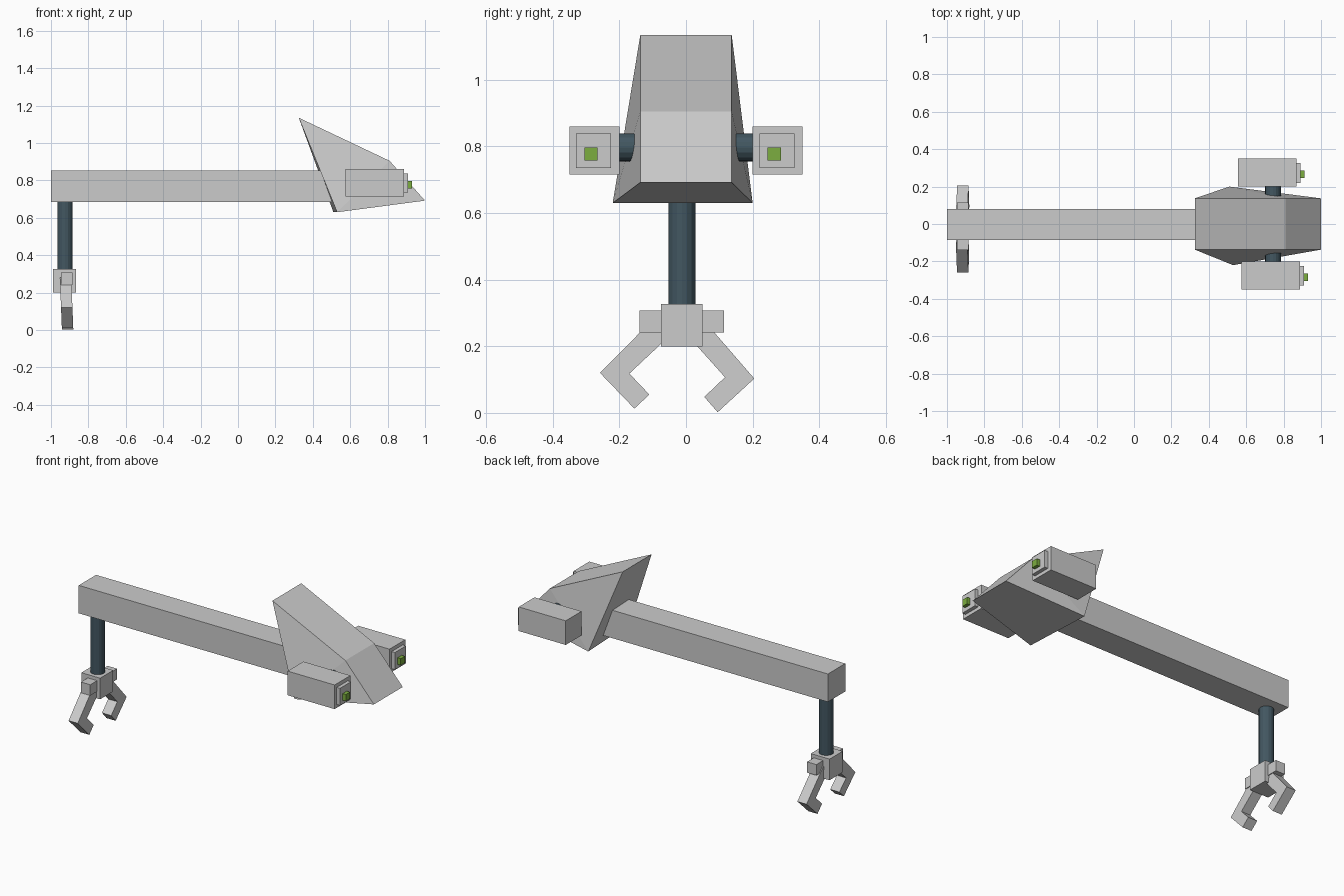
import bpy, bmesh
from mathutils import Vector

if "Cube" in bpy.data.objects:
    bpy.data.objects.remove(bpy.data.objects["Cube"])


def material(name, rgb):
    m = bpy.data.materials.new(name)
    m.diffuse_color = (*rgb, 1)
    m.use_nodes = True
    m.node_tree.nodes["Principled BSDF"].inputs["Base Color"].default_value = m.diffuse_color
    return m


DARK = material("dark_steel", (0.055, 0.095, 0.12))
GREEN = material("green_glow", (0.20, 0.42, 0.05))


def mesh_object(name, bm, mat=None):
    bmesh.ops.recalc_face_normals(bm, faces=bm.faces)
    me = bpy.data.meshes.new(name)
    bm.to_mesh(me)
    bm.free()
    ob = bpy.data.objects.new(name, me)
    bpy.context.collection.objects.link(ob)
    if mat:
        me.materials.append(mat)
    return ob


def box(name, x, y, z, mat=None):
    bm = bmesh.new()
    bmesh.ops.create_cube(bm, size=1)
    for v in bm.verts:
        v.co = Vector([(r[0] + r[1]) / 2 + c * (r[1] - r[0]) for r, c in zip((x, y, z), v.co)])
    return mesh_object(name, bm, mat)


def rod(name, a, b, radius, mat):
    a, b = Vector(a), Vector(b)
    bm = bmesh.new()
    bmesh.ops.create_cone(bm, cap_ends=True, segments=16, radius1=radius, radius2=radius, depth=(b - a).length)
    ob = mesh_object(name, bm, mat)
    ob.location = (a + b) / 2
    ob.rotation_mode = 'QUATERNION'
    ob.rotation_quaternion = (b - a).to_track_quat('Z', 'Y')
    return ob


def finger(name, profile):
    # yz outline extruded along x, leaning slightly towards +x at the tip
    bm = bmesh.new()
    rings = [[bm.verts.new((x + 0.04 * (0.14 - z), y, z)) for y, z in profile] for x in (-0.947, -0.886)]
    for ring in rings:
        bm.faces.new(ring)
    for i in range(len(profile)):
        j = (i + 1) % len(profile)
        bm.faces.new((rings[0][i], rings[0][j], rings[1][j], rings[1][i]))
    return mesh_object(name, bm)


# Long boom
box("boom", (-1.0, 0.6), (-0.085, 0.08), (0.685, 0.853))

# Wedge-shaped head: top, nose, belly and back with flared lower rear corners
bm = bmesh.new()
sides = []
for s, flare in ((-1, (0.53, -0.22, 0.63)), (1, (0.51, 0.20, 0.63))):
    pts = [(0.325, s * 0.137, 1.135), (0.81, s * 0.137, 0.905), (1.0, s * 0.137, 0.692), flare]
    sides.append([bm.verts.new(p) for p in pts])
for a, b, c, d in sides:
    bm.faces.new((a, b, d))
    bm.faces.new((b, c, d))
for i in range(4):
    j = (i + 1) % 4
    bm.faces.new((sides[0][i], sides[0][j], sides[1][j], sides[1][i]))
mesh_object("head", bm)

# Side pods with lens plate and green light
rod("pod_axle", (0.743, -0.21, 0.797), (0.743, 0.21, 0.797), 0.042, DARK)
for side, dx, dy in (("front", 0, 0), ("back", -0.02, 0.55)):
    def pod_box(part, x, y, z, mat=None):
        box(f"{side}_{part}", (x[0] + dx, x[1] + dx), (y[0] + dy, y[1] + dy), z, mat)
    pod_box("pod", (0.575, 0.888), (-0.35, -0.20), (0.715, 0.86))
    pod_box("pod_plate", (0.88, 0.91), (-0.33, -0.225), (0.735, 0.838))
    pod_box("pod_light", (0.90, 0.931), (-0.305, -0.265), (0.757, 0.797), GREEN)

# Hanging arm and gripper
rod("arm", (-0.925, -0.012, 0.25), (-0.925, -0.012, 0.70), 0.041, DARK)
box("gripper_hub", (-0.99, -0.865), (-0.075, 0.05), (0.20, 0.327))
box("gripper_knuckle_front", (-0.947, -0.885), (-0.14, -0.07), (0.242, 0.307))
box("gripper_knuckle_back", (-0.947, -0.885), (0.045, 0.114), (0.242, 0.307))
finger("finger_front", [(-0.10, 0.28), (-0.258, 0.12), (-0.155, 0.013), (-0.11, 0.055),
                        (-0.17, 0.118), (-0.045, 0.235)])
finger("finger_back", [(0.055, 0.276), (0.205, 0.103), (0.095, 0.002), (0.055, 0.048),
                       (0.117, 0.107), (0.005, 0.232)])
